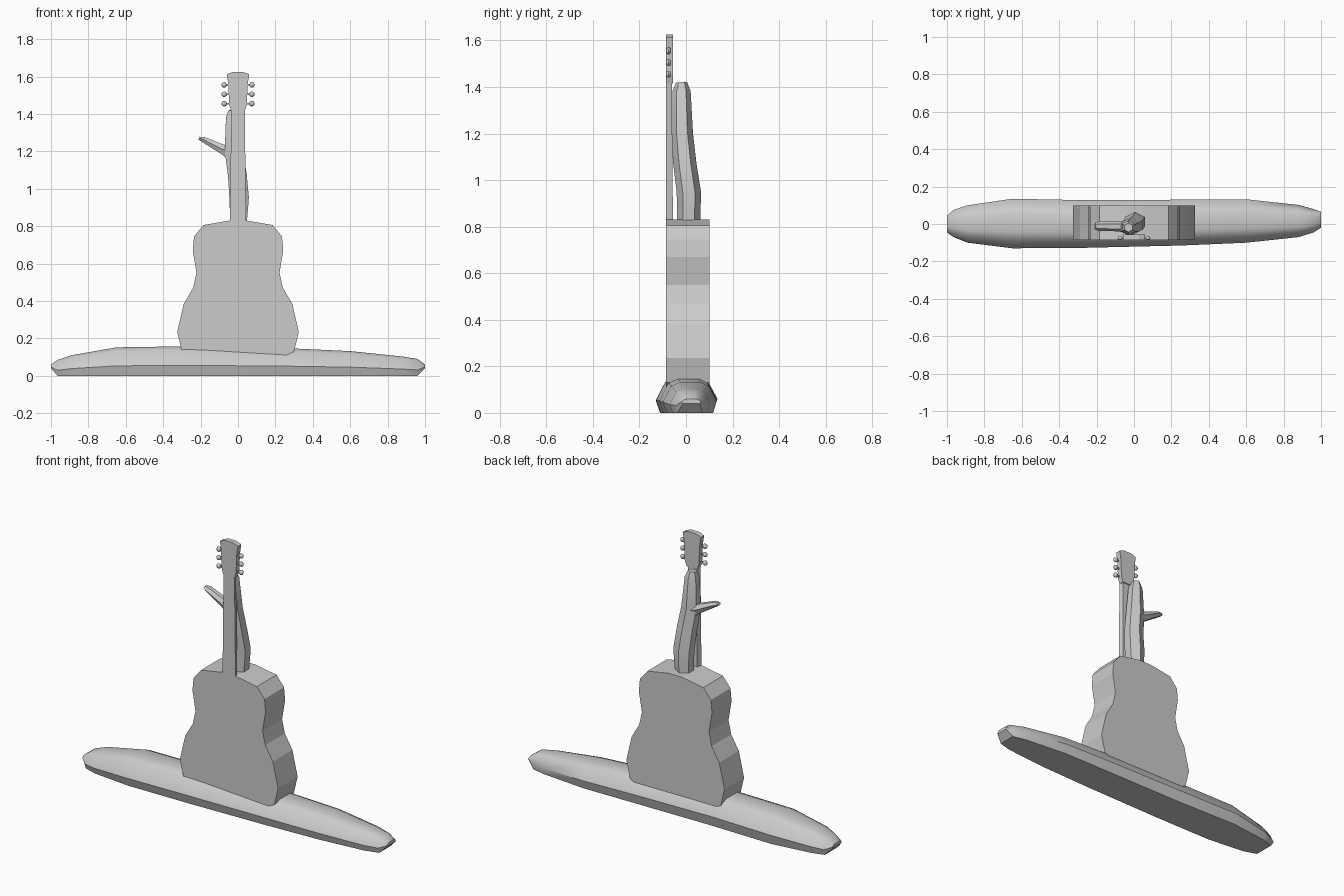
import bpy, bmesh, math
from mathutils import Vector

if "Cube" in bpy.data.objects:
    bpy.data.objects.remove(bpy.data.objects["Cube"])


def finish(bm, name, smooth=None):
    bmesh.ops.recalc_face_normals(bm, faces=bm.faces)
    me = bpy.data.meshes.new(name)
    bm.to_mesh(me)
    bm.free()
    ob = bpy.data.objects.new(name, me)
    bpy.context.collection.objects.link(ob)
    if smooth:
        bpy.ops.object.select_all(action='DESELECT')
        ob.select_set(True)
        bpy.context.view_layer.objects.active = ob
        bpy.ops.object.shade_smooth_by_angle(angle=math.radians(smooth))
    return ob


def loft(name, rings, smooth=None):
    bm = bmesh.new()
    vs = [[bm.verts.new(p) for p in r] for r in rings]
    n = len(rings[0])
    for a, b in zip(vs, vs[1:]):
        for i in range(n):
            j = (i + 1) % n
            bm.faces.new((a[i], a[j], b[j], b[i]))
    bm.faces.new(vs[0])
    bm.faces.new(vs[-1])
    return finish(bm, name, smooth)


def slab(name, outline, y0, y1):
    return loft(name, [[(x, y, z) for x, z in outline] for y in (y0, y1)])


def limb(name, path, sides=6):
    # path entries: centre, radius, axis-aligned to the given direction
    pts = [Vector(p[0]) for p in path]
    d = (pts[-1] - pts[0]).normalized()
    u = Vector((0, 1, 0))
    u = (u - d * u.dot(d)).normalized()
    v = d.cross(u)
    rings = []
    for c, (_, ru, rv) in zip(pts, path):
        rings.append([c + u * ru * math.cos(t) + v * rv * math.sin(t)
                      for t in (2 * math.pi * k / sides for k in range(sides))])
    return loft(name, rings, 35)


# Log with a flat underside: x, y min, y max, z min, z max
sections = [(-1.0, -0.045, 0.045, 0.04, 0.06), (-0.965, -0.07, 0.075, 0, 0.085),
            (-0.89, -0.10, 0.10, 0, 0.11), (-0.65, -0.13, 0.135, 0, 0.152),
            (-0.25, -0.127, 0.127, 0, 0.158), (0.25, -0.115, 0.13, 0, 0.148),
            (0.60, -0.10, 0.132, 0, 0.132), (0.88, -0.07, 0.102, 0, 0.103),
            (0.96, -0.045, 0.08, 0, 0.09), (1.0, -0.02, 0.065, 0.04, 0.06)]
cross = [(-0.86, 0), (-1, 0.35), (-0.68, 0.88), (-0.35, 1),
         (0.4, 1), (0.7, 0.88), (1, 0.4), (0.86, 0)]
loft("log", [[(x, (y0 + y1) / 2 + a * (y1 - y0) / 2, z0 + b * (z1 - z0))
              for a, b in cross] for x, y0, y1, z0, z1 in sections], 40)

# Guitar body
half = [(0.20, 0.08), (0.30, 0.13), (0.325, 0.235), (0.29, 0.385), (0.24, 0.47),
        (0.222, 0.55), (0.242, 0.67), (0.235, 0.745), (0.185, 0.806), (0.045, 0.83)]
slab("guitar_body", half + [(-x, z) for x, z in reversed(half)], -0.085, 0.10)

# Guitar neck
loft("guitar_neck", [[(-w, -0.085, z), (w, -0.085, z), (w * 0.8, y, z), (-w * 0.8, y, z)]
                     for z, w, y in ((0.82, 0.043, -0.056), (1.43, 0.036, -0.061))])

# Headstock
half = [(0.036, 1.415), (0.047, 1.45), (0.052, 1.56), (0.060, 1.612), (0.025, 1.625)]
slab("headstock", half + [(-x, z) for x, z in reversed(half)], -0.086, -0.055)

# Tuning pegs
for side in (-1, 1):
    for i, z in enumerate((1.455, 1.505, 1.555)):
        bm = bmesh.new()
        bmesh.ops.create_uvsphere(bm, u_segments=8, v_segments=5, radius=0.015)
        for v in bm.verts:
            v.co = Vector((v.co.x + side * 0.074, v.co.y * 0.8 - 0.075, v.co.z + z))
        tag = "left" if side < 0 else "right"
        finish(bm, f"tuning_peg_{tag}_{i + 1}", 40)
        slab(f"peg_shaft_{tag}_{i + 1}",
             [(side * 0.04, z - 0.004), (side * 0.07, z - 0.004),
              (side * 0.07, z + 0.004), (side * 0.04, z + 0.004)], -0.079, -0.071)

# Branch stump rising behind the neck
limb("branch", [((0.0, 0.01, 0.79), 0.050, 0.052), ((0.004, 0.012, 0.86), 0.051, 0.054),
                ((0.006, 0.012, 0.95), 0.052, 0.060), ((-0.003, -0.005, 1.07), 0.050, 0.058),
                ((-0.022, -0.017, 1.20), 0.047, 0.056), ((-0.028, -0.020, 1.38), 0.040, 0.042),
                ((-0.030, -0.019, 1.42), 0.024, 0.024)])

# Side twig
limb("twig", [((-0.02, -0.015, 1.19), 0.04, 0.055), ((-0.08, -0.013, 1.21), 0.026, 0.030),
              ((-0.185, -0.012, 1.263), 0.026, 0.017), ((-0.208, -0.012, 1.27), 0.018, 0.010)])
